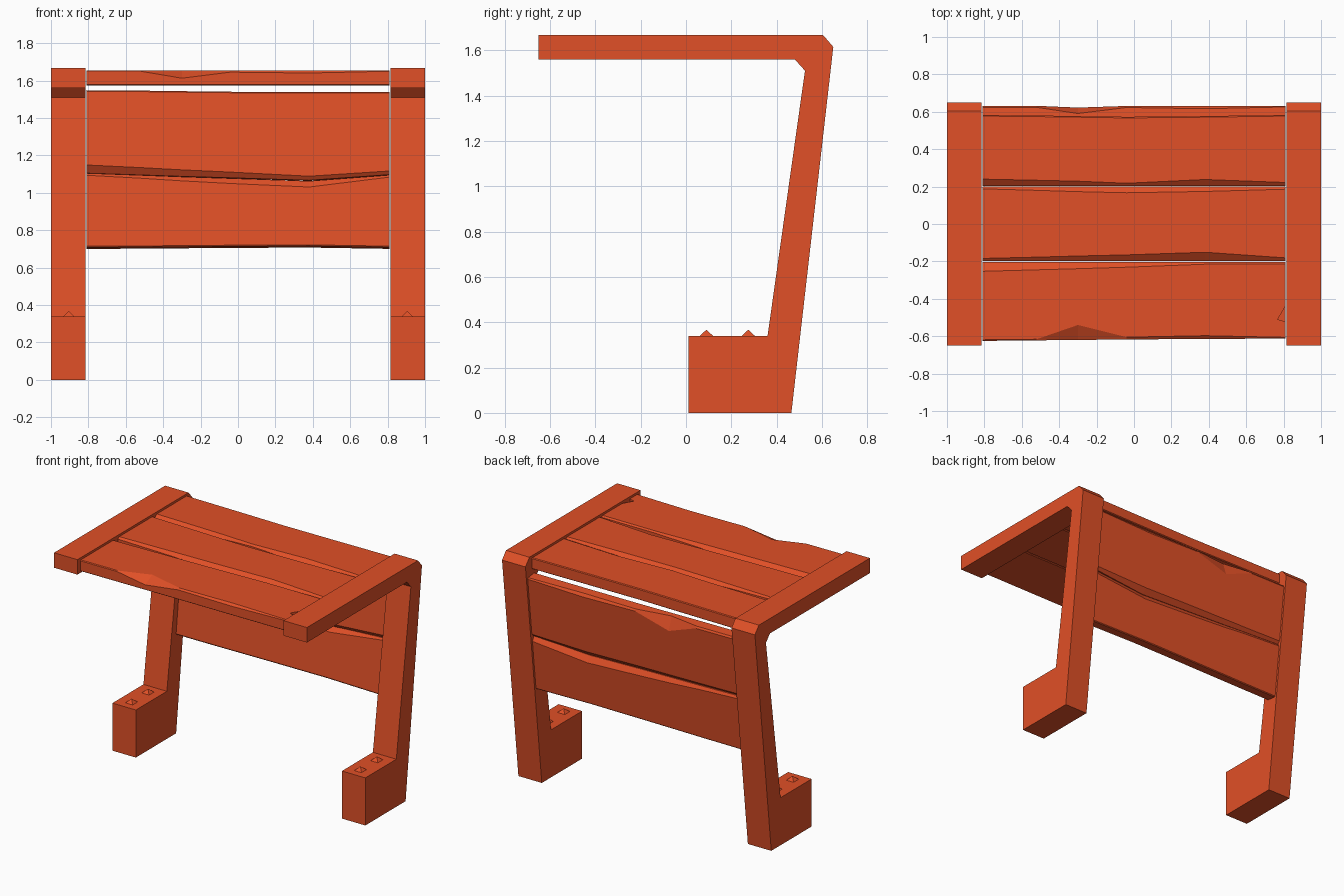
import bpy, bmesh
from mathutils import Vector

cube = bpy.data.objects.get("Cube")
if cube:
    bpy.data.objects.remove(cube, do_unlink=True)

paint = bpy.data.materials.new("orange_red_wood")
paint.use_nodes = True
colour = (0.75, 0.08, 0.02, 1)
paint.diffuse_color = colour
bsdf = paint.node_tree.nodes["Principled BSDF"]
bsdf.inputs["Base Color"].default_value = colour
bsdf.inputs["Roughness"].default_value = 0.8


def finish(name, bm):
    bmesh.ops.recalc_face_normals(bm, faces=bm.faces)
    mesh = bpy.data.meshes.new(name)
    bm.to_mesh(mesh)
    bm.free()
    mesh.materials.append(paint)
    obj = bpy.data.objects.new(name, mesh)
    bpy.context.collection.objects.link(obj)
    return obj


def loft(name, rings):
    """Skin a row of equal rings and cap both ends."""
    bm = bmesh.new()
    rows = [[bm.verts.new(p) for p in ring] for ring in rings]
    n = len(rows[0])
    for a, b in zip(rows, rows[1:]):
        for i in range(n):
            j = (i + 1) % n
            bm.faces.new((a[i], a[j], b[j], b[i]))
    bm.faces.new(rows[0])
    bm.faces.new(rows[-1])
    return finish(name, bm)


# Bent side frames with blocky feet
PROFILE = [(0.01, 0), (0.465, 0), (0.65, 1.615), (0.605, 1.667), (-0.65, 1.667),
           (-0.65, 1.56), (0.48, 1.56), (0.525, 1.51), (0.36, 0.34), (0.01, 0.34)]
for side, s in (("left", 1), ("right", -1)):
    loft(side + "_frame", [[(s * x, y, z) for y, z in PROFILE] for x in (0.815, 1)])
    # Small pyramid studs on each foot
    for spot, y in (("front", 0.09), ("rear", 0.275)):
        bm = bmesh.new()
        base = [bm.verts.new((s * 0.905 + a * 0.03, y + b * 0.03, 0.339))
                for a, b in ((-1, -1), (1, -1), (1, 1), (-1, 1))]
        tip = bm.verts.new((s * 0.905, y, 0.367))
        bm.faces.new(base)
        for i in range(4):
            bm.faces.new((base[i], base[(i + 1) % 4], tip))
        finish(f"{side}_{spot}_stud", bm)

# Rough planks: the edges and chamfers vary along these stations
STATIONS = (-0.81, -0.52, -0.3, -0.04, 0.38, 0.81)


def plank(name, origin, across, normal, low, high, thick,
          low_top=0.006, high_top=0.006, high_bottom=0.006, low_bottom=0.006):
    def at(value, i):
        return value[i] if isinstance(value, (tuple, list)) else value

    o, u, v = Vector(origin), Vector(across), Vector(normal)
    rings = []
    for i, x in enumerate(STATIONS):
        a, b = at(low, i), at(high, i)
        lt, ht, hb, lb = (at(c, i) for c in (low_top, high_top, high_bottom, low_bottom))
        d = [min(c * 0.8, 0.042) for c in (lt, ht, hb, lb)]
        outline = [(a, thick - d[0]), (a + lt, thick), (b - ht, thick), (b, thick - d[1]),
                   (b, d[2]), (b - hb, 0), (a + lb, 0), (a, d[3])]
        rings.append([o + Vector((x, 0, 0)) + u * p + v * q for p, q in outline])
    return loft(name, rings)


# Seat planks
seat = dict(origin=(0, 0, 1.575), across=(0, 1, 0), normal=(0, 0, 1), thick=0.08)
front = plank("seat_front_plank", **seat, low=(-0.625, -0.622, -0.62, -0.617, -0.615, -0.612),
              high=-0.203, low_top=(0.006, 0.006, 0.08, 0.012, 0.018, 0.006),
              high_top=(0.05, 0.042, 0.036, 0.028, 0.012, 0.012))
plank("seat_middle_plank", **seat, low=-0.199, high=0.2,
      low_top=(0.015, 0.022, 0.028, 0.034, 0.048, 0.018),
      high_top=(0.012, 0.02, 0.027, 0.033, 0.026, 0.014))
plank("seat_back_plank", **seat, low=0.204, high=(0.583, 0.58, 0.577, 0.573, 0.577, 0.583),
      low_top=(0.036, 0.03, 0.025, 0.014, 0.034, 0.018))

# Chipped notch at the end of the front plank
notch = loft("notch_cutter", [[(0.768, -0.51, z), (0.83, -0.528, z), (0.83, -0.405, z)]
                              for z in (1.62, 1.7)])
notch.hide_render = True
notch.hide_viewport = True
cut = front.modifiers.new("notch", 'BOOLEAN')
cut.object = notch
cut.solver = 'EXACT'

# Backrest planks, leaning with the rear edge of the frames
back = dict(origin=(0, 0.457, 0), across=(0, 0.1145, 1), normal=(0, 1, -0.1145))
for spec in (
    dict(name="backrest_upper_plank", low=(1.1, 1.09, 1.082, 1.074, 1.06, 1.09),
         high=(1.54, 1.538, 1.535, 1.532, 1.53, 1.53),
         low_top=(0.02, 0.025, 0.03, 0.035, 0.04, 0.02),
         high_top=(0.012, 0.012, 0.09, 0.012, 0.02, 0.008),
         low_bottom=(0.04, 0.036, 0.032, 0.028, 0.02, 0.018)),
    dict(name="backrest_lower_plank", low=(0.7, 0.701, 0.703, 0.705, 0.707, 0.7),
         high=(1.097, 1.087, 1.079, 1.071, 1.057, 1.087),
         high_top=(0.015, 0.02, 0.028, 0.034, 0.04, 0.03),
         high_bottom=(0.012, 0.018, 0.024, 0.03, 0.035, 0.012)),
):
    offset = dict(back)
    offset["origin"] = Vector(back["origin"]) - Vector(back["normal"]) * 0.08
    plank(thick=0.08, **offset, **spec)
